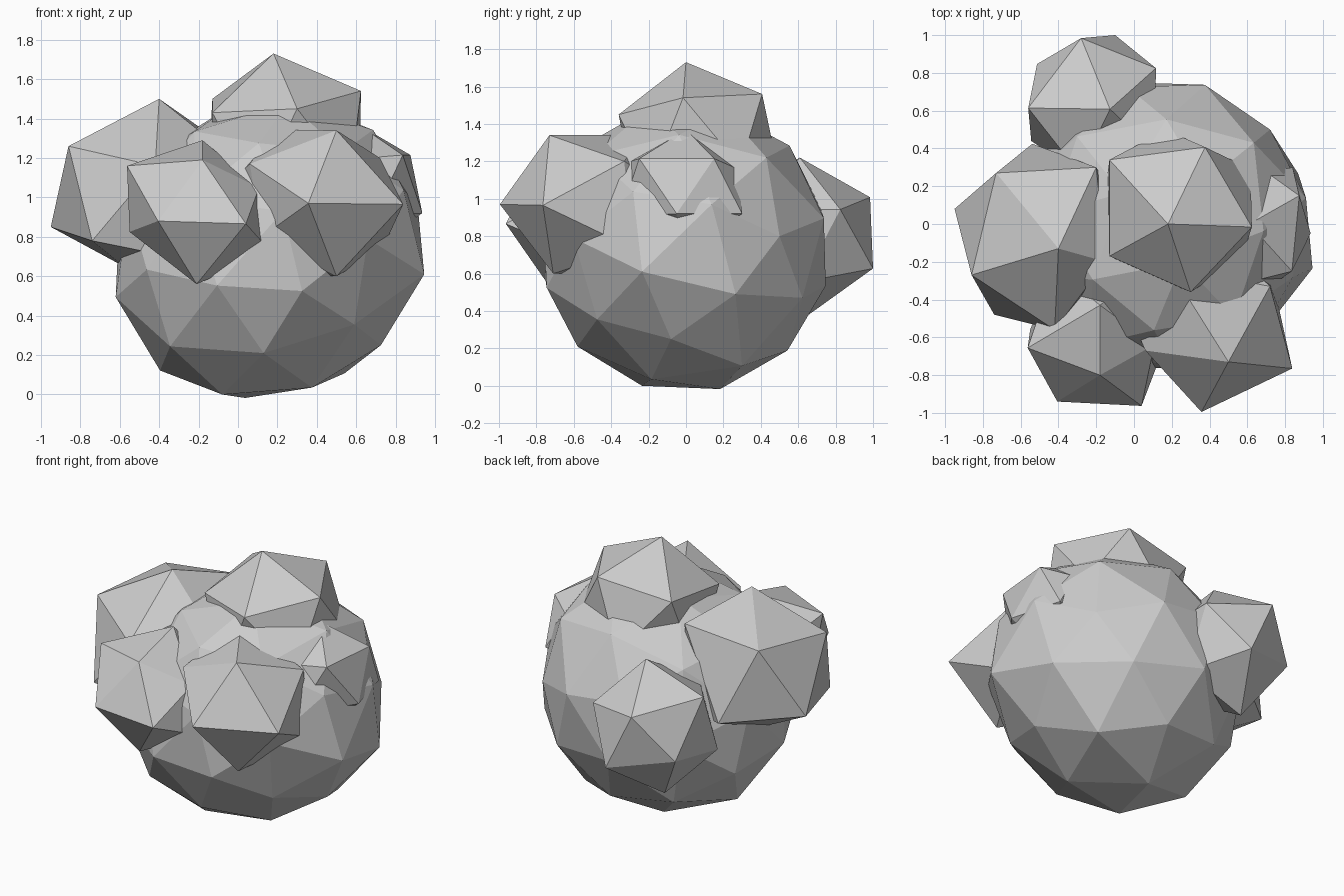
import bpy, bmesh
from mathutils import Matrix, Vector


def clump(name, centre, corners, pulls=(), subdivisions=1):
    """Faceted ball set by its centre and the three corners of one icosahedron face.
    Each pull moves the nearest vertex to that point, for an uneven hand-shaped look."""
    ref = bmesh.new()
    bmesh.ops.create_icosphere(ref, subdivisions=1, radius=1)
    ref.faces.ensure_lookup_table()
    base = Matrix([v.co for v in ref.faces[0].verts]).transposed()
    ref.free()
    c = Vector(centre)
    target = Matrix([Vector(p) - c for p in corners]).transposed()
    fit = target @ base.inverted()

    bm = bmesh.new()
    bmesh.ops.create_icosphere(bm, subdivisions=subdivisions, radius=1)
    for v in bm.verts:
        v.co = fit @ v.co
    moves = []
    for p in pulls:
        goal = Vector(p) - c
        moves.append((min(bm.verts, key=lambda v: (v.co - goal).length), goal))
    for v, goal in moves:
        v.co = goal
    bmesh.ops.recalc_face_normals(bm, faces=bm.faces)
    mesh = bpy.data.meshes.new(name)
    bm.to_mesh(mesh)
    bm.free()
    obj = bpy.data.objects.new(name, mesh)
    obj.location = c
    bpy.context.collection.objects.link(obj)
    return obj


# Large central ball
clump("main_ball", (0.145, -0.01, 0.732),
      [(0.725, -0.08, 0.25), (0.325, -0.745, 0.525), (-0.08, -0.235, 0.0)],
      [(0.945, -0.235, 0.61), (0.87, 0.265, 0.49), (0.54, 0.30, 0.107),
       (0.375, -0.185, 0.035), (0.59, -0.475, 0.355), (0.13, -0.58, 0.21),
       (0.375, 0.737, 0.895), (0.72, 0.50, 0.80)], 2)

# Smaller clumps around its upper half
clump("top_clump", (0.234, 0.065, 1.29),
      [(0.18, 0.0, 1.73), (0.376, 0.407, 1.56), (0.624, -0.016, 1.54)],
      [(0.30, -0.36, 1.45), (-0.13, -0.17, 1.43), (-0.13, 0.34, 1.50)])
clump("front_right_clump", (0.343, -0.475, 0.97),
      [(0.357, -0.995, 0.97), (0.50, -0.73, 1.34), (0.838, -0.765, 0.965)],
      [(0.50, -0.71, 0.60), (0.12, -0.66, 0.80), (0.06, -0.67, 1.17), (0.72, -0.33, 1.20)])
clump("front_left_clump", (-0.19, -0.60, 0.92),
      [(-0.406, -0.94, 0.88), (0.04, -0.963, 0.866), (-0.18, -0.80, 1.19)],
      [(-0.563, -0.656, 1.16), (-0.21, -0.75, 0.56), (0.107, -0.64, 1.05),
       (-0.18, -0.43, 1.29), (-0.55, -0.56, 0.825)])
clump("left_clump", (-0.475, -0.075, 0.99),
      [(-0.40, -0.13, 1.50), (-0.86, -0.27, 1.26), (-0.73, 0.27, 1.305)],
      [(-0.20, 0.30, 1.36), (-0.42, -0.56, 1.16), (-0.74, -0.48, 0.78),
       (-0.95, 0.08, 0.85), (-0.15, -0.20, 1.30), (-0.58, -0.02, 0.65)])
clump("right_clump", (0.613, -0.024, 1.044),
      [(0.836, -0.25, 1.215), (0.875, 0.15, 1.215), (0.935, -0.05, 0.92)],
      [(0.61, 0.0, 1.37), (0.70, 0.275, 1.16), (0.84, 0.30, 0.92)])
clump("back_clump", (-0.214, 0.632, 0.80),
      [(-0.28, 0.984, 1.008), (0.116, 0.825, 0.943), (-0.127, 0.608, 1.22)],
      [(-0.56, 0.614, 1.08), (-0.10, 1.0, 0.627), (-0.513, 0.847, 0.72)])
